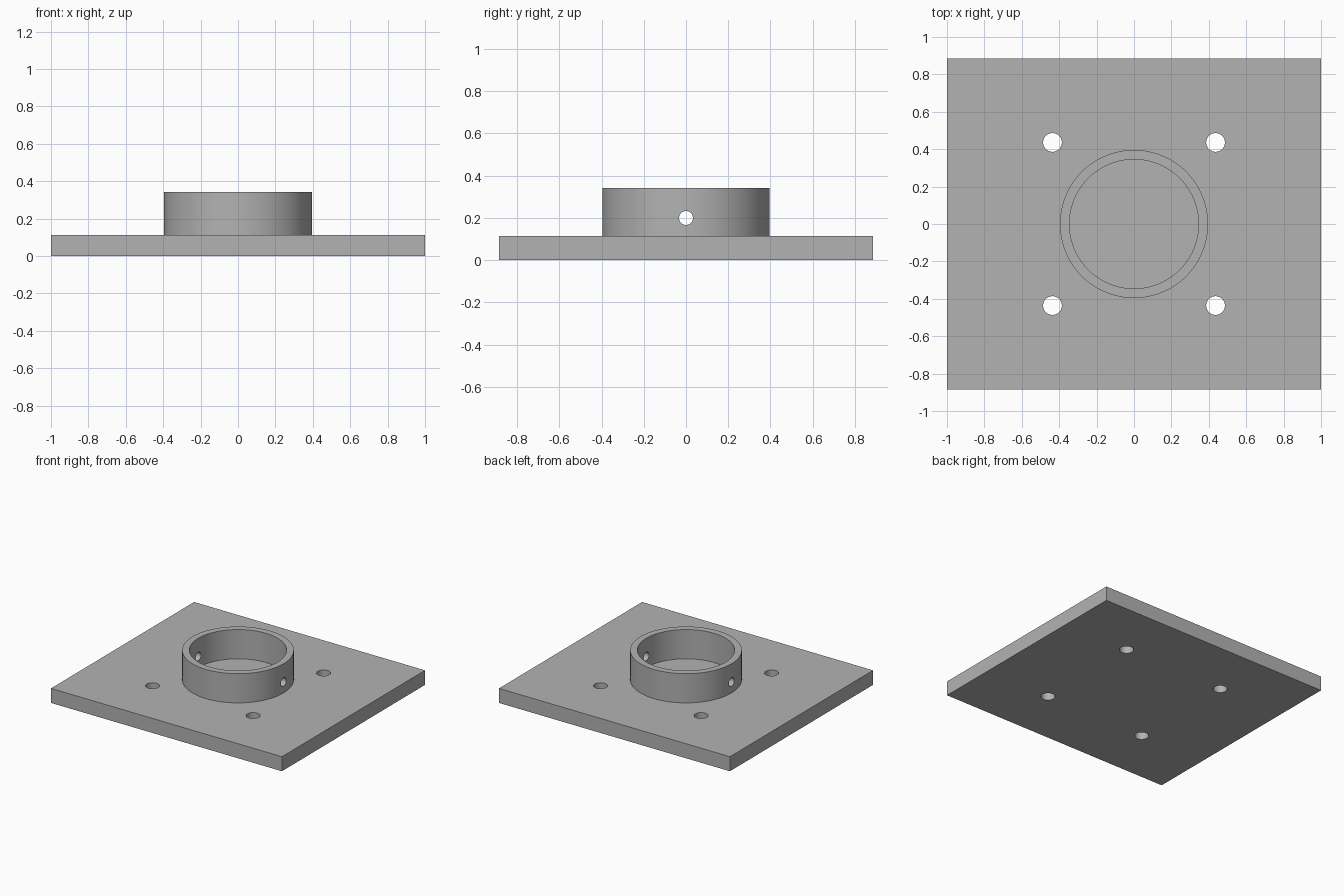
import bpy
import math

cube = bpy.data.objects.get("Cube")
if cube:
    bpy.data.objects.remove(cube, do_unlink=True)

WIDTH, DEPTH, PLATE_H = 2.0, 1.77, 0.114
RING_TOP, RING_OUTER, RING_INNER = 0.343, 0.396, 0.345
BOLT_POS, BOLT_R = 0.436, 0.05
PIN_Z, PIN_R = 0.2, 0.033

grey = bpy.data.materials.new("plain grey")
grey.use_nodes = True
colour = (0.45, 0.45, 0.45, 1)
grey.diffuse_color = colour
grey.node_tree.nodes["Principled BSDF"].inputs["Base Color"].default_value = colour


def cylinder(name, radius, z0, z1, x=0, y=0, sides=96):
    bpy.ops.mesh.primitive_cylinder_add(
        vertices=sides, radius=radius, depth=z1 - z0, location=(x, y, (z0 + z1) / 2))
    obj = bpy.context.object
    obj.name = name
    return obj


def cut(target, cutter):
    mod = target.modifiers.new("cut", "BOOLEAN")
    mod.operation = "DIFFERENCE"
    mod.solver = "EXACT"
    mod.object = cutter
    bpy.context.view_layer.objects.active = target
    bpy.ops.object.modifier_apply(modifier=mod.name)
    bpy.data.objects.remove(cutter, do_unlink=True)


def finish(obj):
    obj.data.materials.clear()
    obj.data.materials.append(grey)
    bpy.ops.object.select_all(action="DESELECT")
    obj.select_set(True)
    bpy.context.view_layer.objects.active = obj
    bpy.ops.object.shade_smooth_by_angle(angle=math.radians(30))


# Base plate with four bolt holes
bpy.ops.mesh.primitive_cube_add(size=1, location=(0, 0, PLATE_H / 2))
plate = bpy.context.object
plate.name = "base_plate"
plate.scale = (WIDTH, DEPTH, PLATE_H)
bpy.ops.object.transform_apply(location=False, rotation=False, scale=True)
for sx in (-1, 1):
    for sy in (-1, 1):
        cut(plate, cylinder("bolt_hole_cutter", BOLT_R, -0.1, PLATE_H + 0.1,
                            sx * BOLT_POS, sy * BOLT_POS, 48))
finish(plate)

# Collar ring standing on the plate, bored through
collar = cylinder("collar_ring", RING_OUTER, PLATE_H, RING_TOP)
cut(collar, cylinder("bore_cutter", RING_INNER, PLATE_H - 0.1, RING_TOP + 0.1))

# Cross pin hole through both side walls of the collar
pin = cylinder("pin_hole_cutter", PIN_R, PIN_Z - 0.6, PIN_Z + 0.6, sides=40)
pin.rotation_euler.y = math.pi / 2
cut(collar, pin)
finish(collar)
